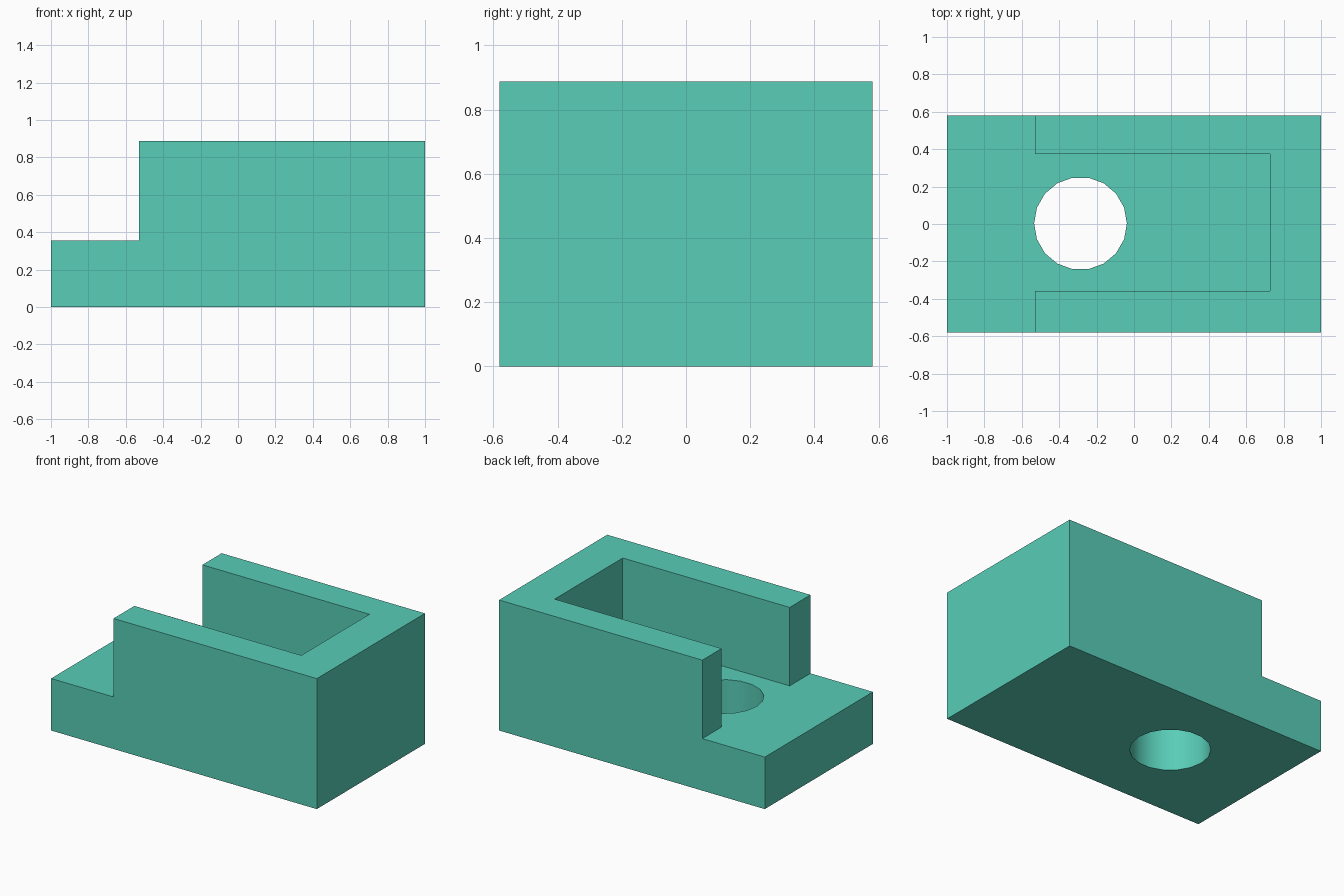
import bpy
import bmesh
import math

if "Cube" in bpy.data.objects:
    bpy.data.objects.remove(bpy.data.objects["Cube"], do_unlink=True)

teal = bpy.data.materials.new("teal")
teal.use_nodes = True
color = (0.098, 0.61, 0.474, 1.0)
teal.diffuse_color = color
teal.node_tree.nodes["Principled BSDF"].inputs["Base Color"].default_value = color


def prism(name, outline, z0, z1):
    """Extrude a counter-clockwise XY outline from z0 up to z1."""
    bm = bmesh.new()
    base = bm.faces.new([bm.verts.new((x, y, z0)) for x, y in outline])
    top = bmesh.ops.extrude_face_region(bm, geom=[base])["geom"]
    verts = [g for g in top if isinstance(g, bmesh.types.BMVert)]
    bmesh.ops.translate(bm, verts=verts, vec=(0, 0, z1 - z0))
    bmesh.ops.recalc_face_normals(bm, faces=bm.faces)
    mesh = bpy.data.meshes.new(name)
    bm.to_mesh(mesh)
    bm.free()
    mesh.materials.append(teal)
    obj = bpy.data.objects.new(name, mesh)
    bpy.context.collection.objects.link(obj)
    return obj


# Overall dimensions
HALF_Y, HEIGHT, FLOOR = 0.581, 0.888, 0.354
STEP_X, POCKET_X = -0.53, 0.727
POCKET_Y0, POCKET_Y1 = -0.358, 0.374

# Solid block
block = prism("bracket_body", [(-1, -HALF_Y), (1, -HALF_Y), (1, HALF_Y), (-1, HALF_Y)], 0, HEIGHT)

# Step and open-ended pocket, removed together down to one floor level
step_pocket = prism("step_pocket_cutter", [
    (-1.5, -1), (STEP_X, -1), (STEP_X, POCKET_Y0), (POCKET_X, POCKET_Y0),
    (POCKET_X, POCKET_Y1), (STEP_X, POCKET_Y1), (STEP_X, 1), (-1.5, 1)], FLOOR, 1.5)

# Round hole through the floor
SIDES, RADIUS, HOLE_X, HOLE_Y = 18, 0.248, -0.286, 0.003
angles = [math.tau * i / SIDES for i in range(SIDES)]
hole = prism("hole_cutter", [(HOLE_X + RADIUS * math.cos(a), HOLE_Y + RADIUS * math.sin(a))
                             for a in angles], -0.5, 0.6)

bpy.ops.object.select_all(action="DESELECT")
block.select_set(True)
bpy.context.view_layer.objects.active = block
for cutter in (step_pocket, hole):
    cut = block.modifiers.new(cutter.name, "BOOLEAN")
    cut.operation = "DIFFERENCE"
    cut.solver = "EXACT"
    cut.object = cutter
    bpy.ops.object.modifier_apply(modifier=cut.name)
    bpy.data.objects.remove(cutter, do_unlink=True)

# Smooth hole wall, sharp corners elsewhere
bpy.ops.object.shade_smooth_by_angle(angle=math.radians(30))
